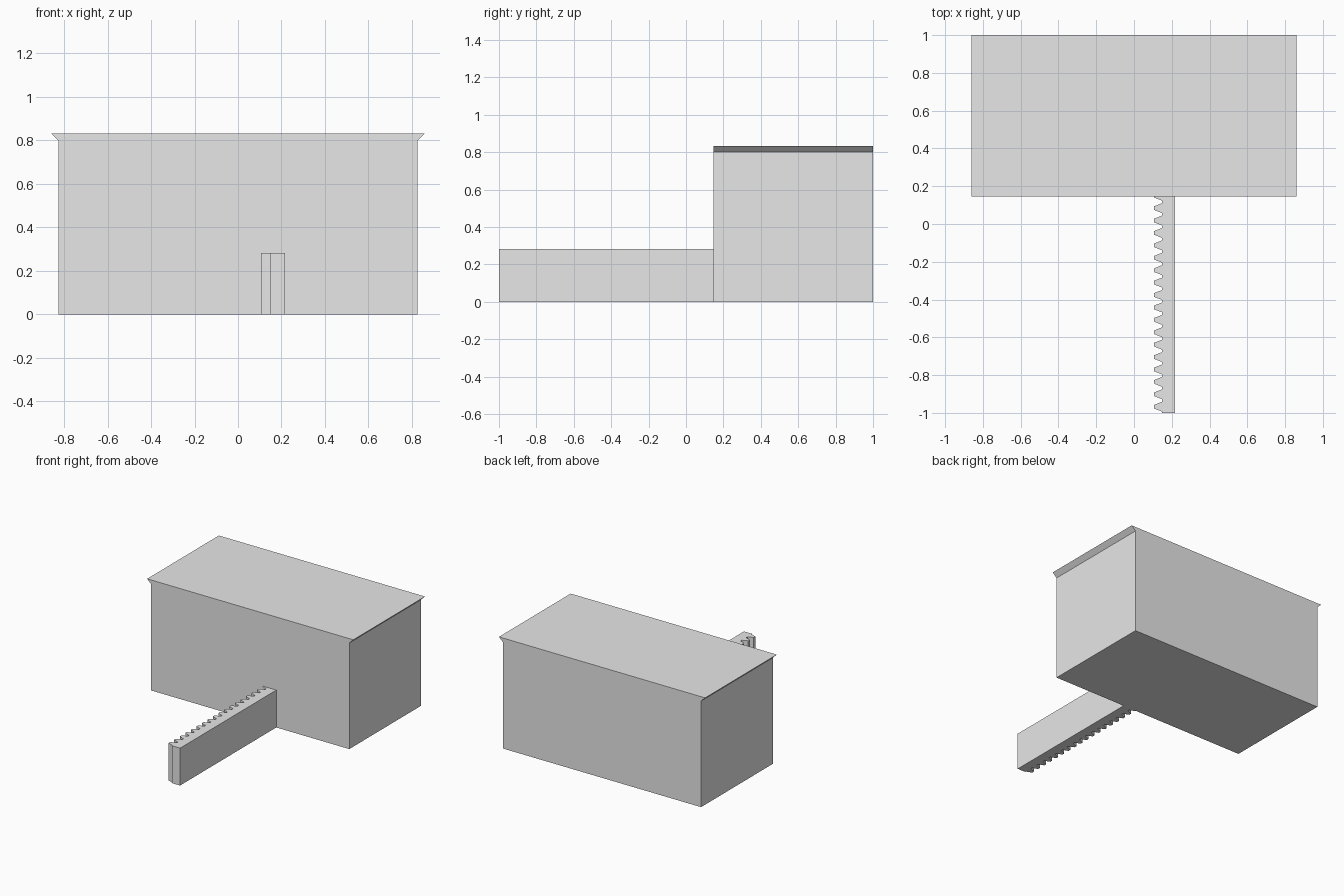
import bpy
import bmesh
from mathutils import Vector

old = bpy.data.objects.get("Cube")
if old:
    bpy.data.objects.remove(old, do_unlink=True)

grey = bpy.data.materials.new("light grey")
grey.use_nodes = True
colour = (0.8, 0.8, 0.8, 1)
grey.diffuse_color = colour
grey.node_tree.nodes["Principled BSDF"].inputs["Base Color"].default_value = colour


def extrude_profile(name, points, direction):
    """Make a solid by extruding a closed outline along a direction."""
    bm = bmesh.new()
    face = bm.faces.new([bm.verts.new(p) for p in points])
    result = bmesh.ops.extrude_face_region(bm, geom=[face], use_keep_orig=True)
    moved = [g for g in result["geom"] if isinstance(g, bmesh.types.BMVert)]
    bmesh.ops.translate(bm, verts=moved, vec=Vector(direction))
    bmesh.ops.recalc_face_normals(bm, faces=bm.faces)
    mesh = bpy.data.meshes.new(name)
    bm.to_mesh(mesh)
    bm.free()
    mesh.materials.append(grey)
    obj = bpy.data.objects.new(name, mesh)
    bpy.context.collection.objects.link(obj)
    return obj


# Main block with flared lips along both ends of the top
FRONT, BACK = 0.146, 1.0
half = [(0.826, 0), (0.826, 0.8), (0.86, 0.833)]
outline = half + [(-x, z) for x, z in reversed(half)]
extrude_profile("main_block", [(x, FRONT, z) for x, z in outline],
                (0, BACK - FRONT, 0))

# Toothed rack: trapezoid teeth along its left-hand edge in plan
START, PITCH, HEIGHT = -1.0, 0.0657, 0.282
ROOT, TIP, SIDE = 0.148, 0.106, 0.217
edge = [(ROOT, START)]
for i in range(17):
    centre = START + PITCH * (i + 0.5)
    edge += [(ROOT, centre - 0.026), (TIP, centre - 0.0095),
             (TIP, centre + 0.0095), (ROOT, centre + 0.026)]
# Last tooth is cut off at the block
last = START + PITCH * 17.5
edge += [(ROOT, last - 0.026), (TIP, last - 0.0095), (TIP, FRONT)]
plan = edge + [(SIDE, FRONT), (SIDE, START)]
extrude_profile("toothed_rack", [(x, y, 0) for x, y in plan], (0, 0, HEIGHT))
